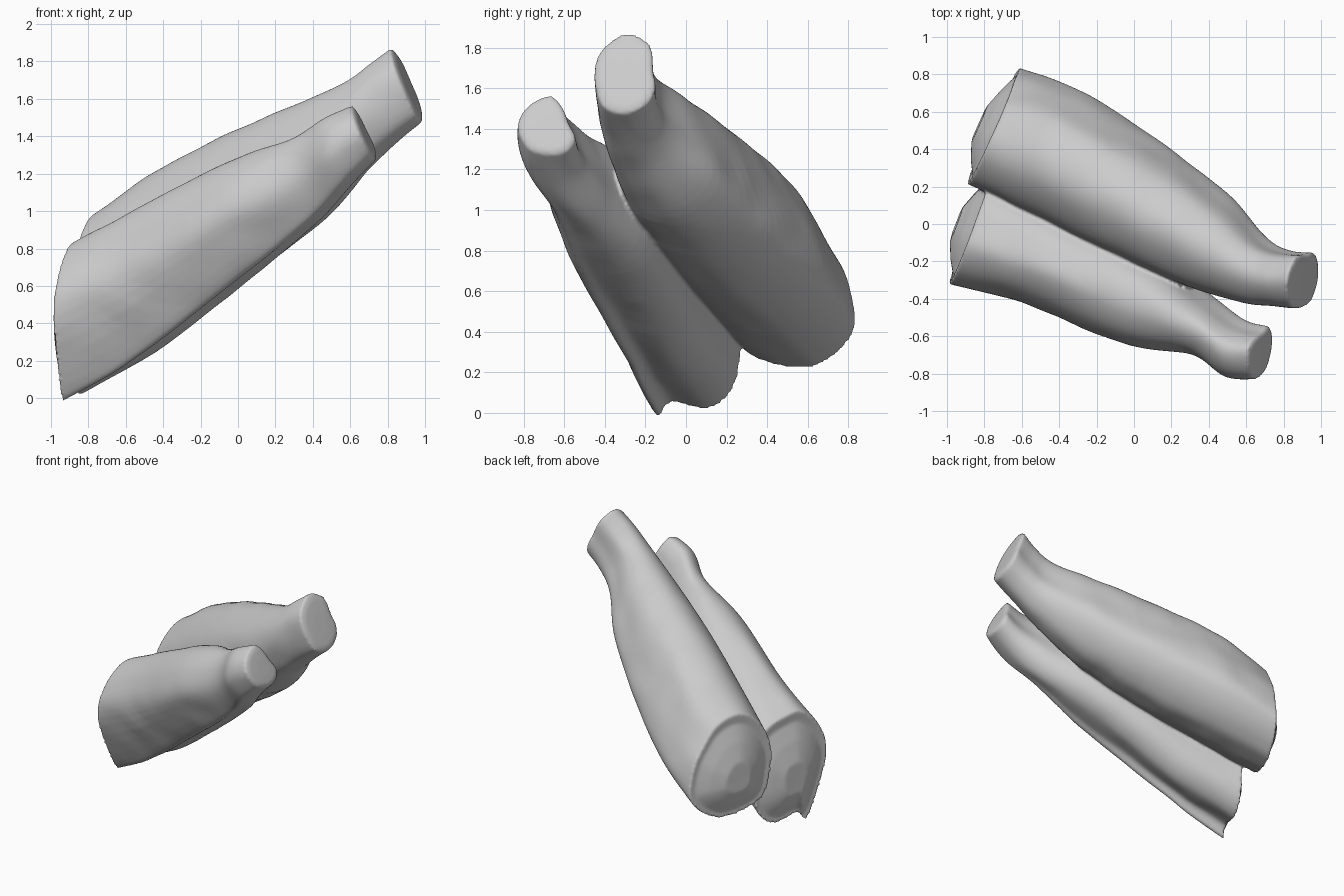
import bpy
import bmesh
from mathutils import Vector, noise

cube = bpy.data.objects.get("Cube")
if cube:
    bpy.data.objects.remove(cube)

grey = bpy.data.materials.new("plain grey")
grey.use_nodes = True
colour = (0.6, 0.6, 0.6, 1)
grey.diffuse_color = colour
grey.node_tree.nodes["Principled BSDF"].inputs["Base Color"].default_value = colour


def spline(points, steps, closed):
    """Smooth curve passing through every given point."""
    count = len(points)
    pick = (lambda i: points[i % count]) if closed else (lambda i: points[max(0, min(count - 1, i))])
    result = []
    for i in range(count if closed else count - 1):
        a, b, c, d = (pick(i + k) for k in (-1, 0, 1, 2))
        for s in range(steps):
            t = s / steps
            result.append(b + (c - a) * t / 2 + (a * 2 - b * 5 + c * 4 - d) * t * t / 2
                          + (b * 3 - a - c * 3 + d) * t ** 3 / 2)
    if not closed:
        result.append(points[-1])
    return result


def section(box, t, wide, tip, slant):
    """Slanted slice whose shape blends from the wide profile to the tip profile."""
    x, y0, y1, z0, z1 = box
    half_y, half_z = (y1 - y0) / 2, (z1 - z0) / 2
    skew, lean = slant * (1 - 0.6 * t), 0.04 - 0.46 * t
    ring = []
    for w, n in zip(wide, tip):
        u, v = Vector(w).lerp(Vector(n), t)
        dy, dz = u * half_y, v * half_z
        ring.append(Vector((x + skew * dy + lean * dz, y0 + half_y + dy, z0 + half_z + dz)))
    return spline(ring, 6, True)


def bridge(bm, first, second):
    for i in range(len(first)):
        bm.faces.new((first[i - 1], first[i], second[i], second[i - 1]))


def cap(bm, loop, layers, drop):
    """Close an end with shrinking rings, each pushed along x."""
    centre = sum((v.co for v in loop), Vector()) / len(loop)
    previous = loop
    for size, push in layers:
        shift = Vector((push, 0, -drop * (1 - size)))
        ring = [bm.verts.new(centre + (v.co - centre) * size + shift) for v in loop]
        bridge(bm, previous, ring)
        previous = ring
    middle = bm.verts.new(centre + Vector((layers[-1][1], 0, -drop)))
    for i, v in enumerate(previous):
        bm.faces.new((previous[i - 1], v, middle))


def add_piece(bm, boxes, wide, tip, slant):
    last = len(boxes) - 1
    rings = [section(box, i / last, wide, tip, slant) for i, box in enumerate(boxes)]
    # Smooth lengthwise strands, regrouped into cross loops
    strands = [spline(list(strand), 8, False) for strand in zip(*rings)]
    loops = []
    for ring in zip(*strands):
        loops.append([])
        for p in ring:
            bump = noise.noise(p * 5) * 0.007
            loops[-1].append(bm.verts.new(p + Vector((0, bump, bump))))
    for first, second in zip(loops, loops[1:]):
        bridge(bm, first, second)
    # Bulging wide end and blunt narrow end
    cap(bm, loops[0], [(0.85, 0.005), (0.6, -0.04), (0.3, -0.08)], 0.08)
    cap(bm, loops[-1], [(0.8, 0.012), (0.4, 0.015)], 0)


bm = bmesh.new()

# Front piece: slice centre x, then y and z extents
add_piece(
    bm,
    [(-0.88, -0.32, 0.27, 0.0, 0.82), (-0.5, -0.42, 0.1, 0.23, 1.01),
     (0, -0.63, -0.12, 0.63, 1.26), (0.35, -0.7, -0.38, 0.93, 1.39),
     (0.53, -0.82, -0.51, 1.13, 1.5), (0.67, -0.83, -0.55, 1.27, 1.56)],
    [(-1, 0.05), (-0.45, -1), (-0.15, -0.88), (0.45, -0.95), (0.85, -0.75), (1, -0.35),
     (0.97, 0.3), (0.65, 0.8), (0.15, 0.97), (-0.35, 1), (-0.82, 0.65)],
    [(-1, -0.1), (-0.75, -0.7), (-0.3, -0.95), (0.3, -1), (0.8, -0.8), (1, -0.4),
     (0.75, 0.1), (0.55, 0.6), (0.2, 1), (-0.3, 0.9), (-0.8, 0.5)],
    0.38)

# Back piece
add_piece(
    bm,
    [(-0.75, 0.22, 0.84, 0.22, 0.98), (-0.4, 0.05, 0.7, 0.4, 1.21),
     (0, -0.16, 0.45, 0.65, 1.41), (0.4, -0.34, 0.16, 0.96, 1.58),
     (0.64, -0.42, -0.07, 1.23, 1.69), (0.78, -0.44, -0.14, 1.37, 1.79),
     (0.9, -0.45, -0.15, 1.48, 1.87)],
    [(-1, -0.1), (-0.75, -0.8), (0.13, -1), (0.55, -0.9), (0.87, -0.65), (1, -0.35),
     (0.83, 0.2), (0.38, 0.8), (-0.1, 1), (-0.55, 0.9), (-0.92, 0.45)],
    [(-1, -0.1), (-0.8, -0.7), (-0.4, -0.95), (0.15, -1), (0.75, -0.75), (1, -0.35),
     (0.9, 0.1), (0.8, 0.7), (0.25, 1), (-0.3, 0.9), (-0.85, 0.5)],
    0.45)

bmesh.ops.recalc_face_normals(bm, faces=bm.faces)
mesh = bpy.data.meshes.new("paired_pieces")
bm.to_mesh(mesh)
bm.free()
mesh.materials.append(grey)
pair = bpy.data.objects.new("paired_pieces", mesh)
bpy.context.collection.objects.link(pair)

# Fuse the touching pieces into one soft skin
fuse = pair.modifiers.new("fuse", "REMESH")
fuse.mode = "VOXEL"
fuse.voxel_size = 0.012
fuse.use_smooth_shade = True
soften = pair.modifiers.new("soften", "SMOOTH")
soften.factor = 0.5
soften.iterations = 4
